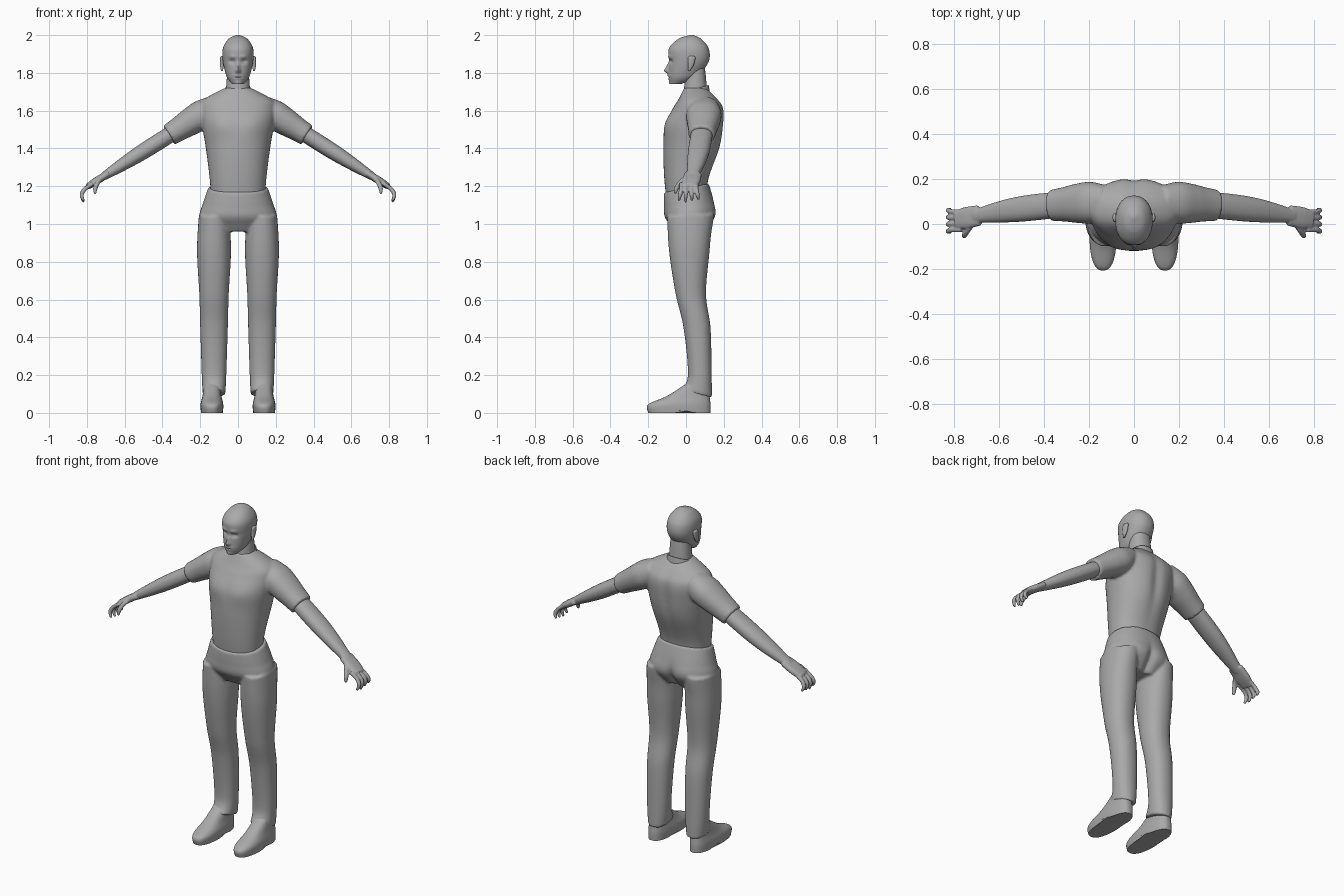
import bpy, bmesh, math
from mathutils import Vector

default_cube = bpy.data.objects.get("Cube")
if default_cube:
    bpy.data.objects.remove(default_cube, do_unlink=True)

shade = 0.4
grey = bpy.data.materials.new("plain grey")
grey.use_nodes = True
grey.diffuse_color = (shade, shade, shade, 1)
grey.node_tree.nodes["Principled BSDF"].inputs["Base Color"].default_value = grey.diffuse_color


def smooth_rows(rows, steps):
    """Catmull-Rom rows running through the given rows."""
    result = []
    last = len(rows) - 1
    for index in range(last):
        before, start, end, after = (
            Vector(rows[max(0, min(last, index + shift))]) for shift in (-1, 0, 1, 2))
        for step in range(steps):
            t = step / steps
            result.append(start + (end - before) * t / 2
                          + (2 * before - 5 * start + 4 * end - after) * t ** 2 / 2
                          + (3 * start - before - 3 * end + after) * t ** 3 / 2)
    return result + [Vector(rows[last])]


def rounded(value, power):
    return math.copysign(abs(value) ** (2 / power), value)


def tube(bm, rows, level=False, sides=40, power=2.2, steps=8, caps=True, mirror=False):
    """Skin rows of (x, y, z, thickness, depth), on one side or on both."""
    rows = smooth_rows(rows, steps)
    centres = [Vector(row[:3]) for row in rows]
    for side in ((1, -1) if mirror else (1,)):
        rings = []
        for index, row in enumerate(rows):
            along = Vector((0, 0, 1))
            if not level:
                following = centres[min(index + 1, len(rows) - 1)]
                along = (following - centres[max(index - 1, 0)]).normalized()
            across = Vector((0, 1, 0)).cross(along).normalized()
            deep = along.cross(across)
            ring = []
            for corner in range(sides):
                angle = math.tau * corner / sides
                point = (centres[index]
                         + across * row[3] * rounded(math.cos(angle), power)
                         + deep * row[4] * rounded(math.sin(angle), power))
                point.x *= side
                ring.append(bm.verts.new(point))
            rings.append(ring)
        for lower, upper in zip(rings, rings[1:]):
            for corner in range(sides):
                bm.faces.new((lower[corner], lower[corner - 1], upper[corner - 1], upper[corner]))
        if caps:
            bm.faces.new(rings[0])
            bm.faces.new(rings[-1])


def stack(bm, slices, x=0, **options):
    """Level slices given as (height, half width, front, back)."""
    rows = [(x, (front + back) / 2, height, width, (back - front) / 2)
            for height, width, front, back in slices]
    tube(bm, rows, level=True, mirror=x > 0, **options)


def limb(bm, stations, depth, **options):
    """Lengths of arm given as (x, radius); the arm slopes down and curves forward."""
    rows = [(x, 0.1 - 0.13 * x * x, 1.7 - 0.63 * x, radius, radius * depth)
            for x, radius in stations]
    tube(bm, rows, mirror=True, **options)


def finger(bm, path, radius):
    rows = [(*point, radius, radius) for point in path]
    tip = (*path[-1], radius * 0.6, radius * 0.6)
    tube(bm, rows[:-1] + [tip], sides=16, mirror=True)


def sculpt(bm, bumps, back=False):
    """Push soft bumps (x, z, width, height, push) into the front or the back."""
    for x, z, width, height, push in bumps:
        for vert in bm.verts:
            if (vert.co.y > 0.03) == back:
                distance = ((abs(vert.co.x) - x) / width) ** 2 + ((vert.co.z - z) / height) ** 2
                vert.co.y += push * math.exp(-distance)


def tilt(bm, still, edge, slope):
    """Slant an opening from front to back, fading out towards the still height."""
    for vert in bm.verts:
        amount = max(0, min(1, (vert.co.z - still) / (edge - still)))
        vert.co.z += slope * (vert.co.y - 0.1) * amount


def finish(name, bm, voxel=None):
    bmesh.ops.recalc_face_normals(bm, faces=bm.faces)
    mesh = bpy.data.meshes.new(name)
    bm.to_mesh(mesh)
    bm.free()
    part = bpy.data.objects.new(name, mesh)
    bpy.context.collection.objects.link(part)
    mesh.materials.append(grey)
    bpy.ops.object.select_all(action='DESELECT')
    bpy.context.view_layer.objects.active = part
    part.select_set(True)
    bpy.ops.object.shade_smooth_by_angle(angle=math.radians(50))
    if voxel:
        blend = part.modifiers.new("blend", 'REMESH')
        blend.mode = 'VOXEL'
        blend.voxel_size = voxel
        blend.use_smooth_shade = True
        relax = part.modifiers.new("relax", 'SMOOTH')
        relax.iterations = 3
    return part


# Head: nose, eye sockets, brow, lips, mouth line and chin are pushed into the face
bm = bmesh.new()
stack(bm, [(1.74, .03, -.08, -.02), (1.78, .06, -.09, .06), (1.86, .08, -.09, .12),
           (1.93, .08, -.09, .12), (1.98, .05, -.04, .08), (2, .01, .02, .04)],
      sides=96, steps=14)
sculpt(bm, [(0, 1.81, .013, .012, -.02), (0, 1.83, .01, .02, -.015), (.03, 1.86, .017, .012, .012),
            (.03, 1.885, .02, .01, -.006), (0, 1.78, .025, .015, -.008),
            (0, 1.777, .02, .004, .008), (0, 1.745, .02, .015, -.008)])
finish("head", bm)

# Ears
bm = bmesh.new()
stack(bm, [(1.81, .005, .01, .02), (1.84, .01, .01, .04), (1.88, .01, .01, .05),
           (1.89, .004, .02, .04)], x=.085, sides=20)
finish("ears", bm)

# Neck
bm = bmesh.new()
stack(bm, [(1.62, .07, -.02, .11), (1.72, .063, -.01, .11), (1.83, .055, 0, .1)])
finish("neck", bm)

# Collar, open at the top and dipping towards the throat
bm = bmesh.new()
stack(bm, [(1.67, .084, -.03, .13), (1.73, .07, -.02, .12)], sides=64, caps=False)
tilt(bm, 1.66, 1.73, .3)
collar = finish("collar", bm)
collar.modifiers.new("cloth", 'SOLIDIFY').thickness = .006

# Shirt with short sleeves, chest muscles and a spine groove
bm = bmesh.new()
stack(bm, [(1.1, .14, -.1, .1), (1.24, .15, -.115, .12), (1.4, .17, -.12, .18),
           (1.52, .19, -.11, .2), (1.61, .2, -.07, .2), (1.66, .18, -.04, .17),
           (1.72, .07, -.01, .11)], sides=80)
limb(bm, [(.12, .06), (.19, .077), (.25, .073), (.31, .064), (.365, .058)], depth=1.2)
sculpt(bm, [(.085, 1.53, .07, .06, -.01)])
sculpt(bm, [(0, 1.5, .03, .17, -.013)], back=True)
finish("shirt", bm, voxel=.008)

# Bare arms, palms, four fingers and a thumb
bm = bmesh.new()
limb(bm, [(.31, .038), (.38, .043), (.5, .042), (.6, .035), (.71, .022)], depth=1.35)
limb(bm, [(.69, .019), (.75, .02), (.795, .016)], depth=2.4, power=2.6)
for number in range(4):
    root = .055 - .027 * number
    tip = .067 - .035 * number
    drop = .007 * abs(number - 2)
    finger(bm, [(.77, root, 1.214), (.81, root, 1.185), (.828, (root + tip) / 2, 1.155),
                (.817, tip, 1.115 + drop)], radius=.011)
finger(bm, [(.72, 0, 1.245), (.742, -.03, 1.22), (.755, -.05, 1.19), (.757, -.058, 1.16)],
       radius=.012)
finish("arms_and_hands", bm, voxel=.005)

# Trousers: hips and both legs, with slanted waist and hems
bm = bmesh.new()
stack(bm, [(1.21, .158, -.117, .12), (1.12, .185, -.117, .145), (1.04, .2, -.11, .15),
           (.96, .13, -.06, .1)], sides=80)
stack(bm, [(1.05, .08, -.1, .14), (.86, .09, -.09, .125), (.63, .078, -.055, .106),
           (.45, .073, -.013, .13), (.2, .065, .01, .136), (.09, .06, -.025, .137)],
      x=.127, sides=48)
sculpt(bm, [(.09, 1.04, .07, .07, .01), (0, 1, .02, .07, -.025)], back=True)
tilt(bm, 1, 1.21, .2)
tilt(bm, .2, .09, -.25)
finish("trousers", bm, voxel=.008)

# Shoes with a flat sole and a raised arch before the heel
bm = bmesh.new()
stack(bm, [(0, .058, -.2, .13), (.045, .06, -.2, .13), (.09, .05, -.1, .125), (.16, .04, .01, .12)],
      x=.138, sides=64, power=2.5)
for vert in bm.verts:
    if vert.co.z < .01:
        vert.co.z += .01 * math.exp(-(vert.co.y / .03) ** 2)
finish("shoes", bm)
